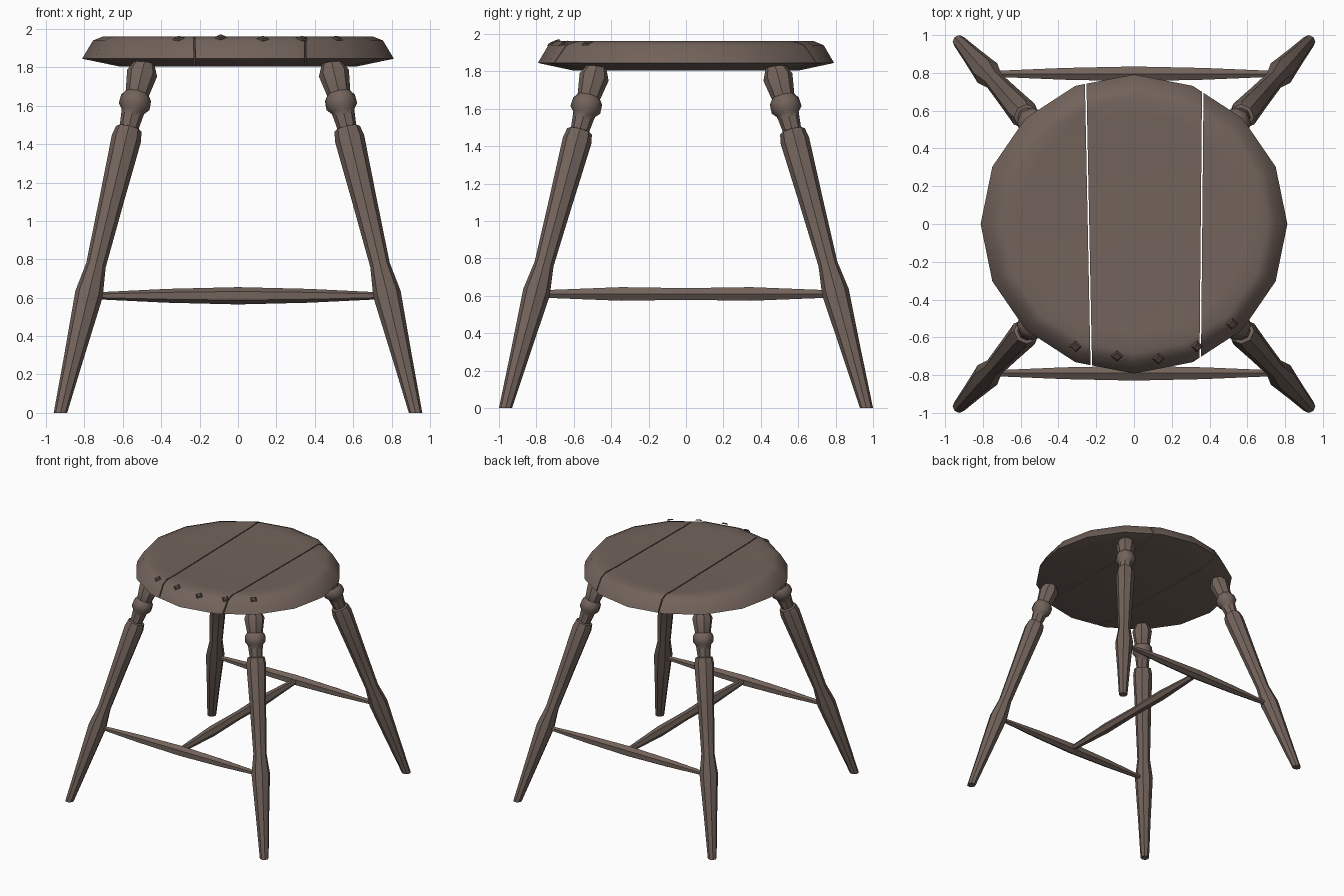
import bpy, bmesh, math
from mathutils import Vector

cube = bpy.data.objects.get("Cube")
if cube:
    bpy.data.objects.remove(cube)


def material(name, rgb):
    m = bpy.data.materials.new(name)
    m.use_nodes = True
    m.diffuse_color = (*rgb, 1)
    m.node_tree.nodes["Principled BSDF"].inputs["Base Color"].default_value = (*rgb, 1)
    return m


wood = material("brown wood", (0.17, 0.125, 0.105))
dark = material("dark peg wood", (0.085, 0.062, 0.052))


def finish(bm, name, mat, angle=40):
    bmesh.ops.recalc_face_normals(bm, faces=bm.faces)
    mesh = bpy.data.meshes.new(name)
    bm.to_mesh(mesh)
    bm.free()
    obj = bpy.data.objects.new(name, mesh)
    bpy.context.collection.objects.link(obj)
    mesh.materials.append(mat)
    bpy.ops.object.select_all(action="DESELECT")
    obj.select_set(True)
    bpy.context.view_layer.objects.active = obj
    bpy.ops.object.shade_smooth_by_angle(angle=math.radians(angle))
    return obj


def bridge(bm, a, b):
    n = len(a)
    for i in range(n):
        j = (i + 1) % n
        bm.faces.new((a[i], a[j], b[j], b[i]))


def turned(name, start, end, profile, sides, flat_foot=False):
    """Turned rod: profile holds (fraction along the rod, radius)."""
    start, end = Vector(start), Vector(end)
    axis = (end - start).normalized()
    turn = Vector((0, 0, 1)).rotation_difference(axis)
    bm = bmesh.new()
    rings = []
    for k, (t, r) in enumerate(profile):
        ring = []
        for i in range(sides):
            a = math.tau * i / sides
            off = Vector((r * math.cos(a), r * math.sin(a), 0))
            if not (flat_foot and k == 0):
                off = turn @ off
            ring.append(bm.verts.new(start.lerp(end, t) + off))
        rings.append(ring)
    for a, b in zip(rings, rings[1:]):
        bridge(bm, a, b)
    bm.faces.new(rings[0])
    bm.faces.new(rings[-1])
    return finish(bm, name, wood)


# Splayed legs: tapered foot, swelling at the stretcher, beads under the seat
LEG_TOP = 1.83
leg_profile = [(z / LEG_TOP, r) for z, r in (
    (0, 0.035), (0.3, 0.052), (0.62, 0.073), (0.77, 0.052), (1.1, 0.064),
    (1.43, 0.078), (1.48, 0.068), (1.485, 0.05), (1.54, 0.056), (1.57, 0.06),
    (1.595, 0.082), (1.64, 0.08), (1.665, 0.062), (1.77, 0.08), (1.83, 0.05))]
for side, sx in (("right", -1), ("left", 1)):
    for end, sy in (("front", -1), ("back", 1)):
        turned(f"{end}_{side}_leg", (0.925 * sx, 0.965 * sy, 0),
               (0.485 * sx, 0.475 * sy, LEG_TOP), leg_profile, 8, True)

# Stretchers: one front, one back, joined by a middle one
rod = ((0, 0.018), (0.25, 0.036), (0.5, 0.045), (0.75, 0.036), (1, 0.018))
for name, y in (("front_stretcher", -0.79), ("back_stretcher", 0.795)):
    turned(name, (-0.74, y, 0.61), (0.74, y, 0.61), rod, 6)
turned("middle_stretcher", (0, -0.79, 0.61), (0, 0.79, 0.61),
       ((0, 0.022), (0.28, 0.042), (0.5, 0.036), (0.72, 0.042), (1, 0.022)), 6)


# Round seat, sliced into three planks along slightly skewed gaps
def seat_disc():
    bm = bmesh.new()
    rings = []
    for r, z in ((0.6, 1.957), (0.7, 1.962), (0.755, 1.94),
                 (0.812, 1.845), (0.62, 1.805)):
        rings.append([bm.verts.new((r * math.cos(math.tau * i / 16),
                                    0.975 * r * math.sin(math.tau * i / 16), z))
                      for i in range(16)])
    for a, b in zip(rings, rings[1:]):
        bridge(bm, a, b)
    bm.faces.new(rings[0])
    bm.faces.new(rings[-1])
    return bm


def slice_off(bm, back_x, front_x, keep, gap=0.004):
    """Cut along a line from front to back, keeping the given side."""
    normal = Vector((1.6, front_x - back_x, 0)).normalized() * -keep
    point = Vector(((back_x + front_x) / 2 + keep * gap, 0, 0))
    cut = bmesh.ops.bisect_plane(bm, geom=bm.verts[:] + bm.edges[:] + bm.faces[:],
                                 plane_co=point, plane_no=normal, clear_outer=True)
    edges = [e for e in cut["geom_cut"] if isinstance(e, bmesh.types.BMEdge)]
    bmesh.ops.holes_fill(bm, edges=edges)


right_gap, left_gap = (-0.257, -0.225), (0.365, 0.35)
for name, cuts in (("right_plank", ((right_gap, -1),)),
                   ("middle_plank", ((right_gap, 1), (left_gap, -1))),
                   ("left_plank", ((left_gap, 1),))):
    bm = seat_disc()
    for (back_x, front_x), keep in cuts:
        slice_off(bm, back_x, front_x, keep)
    finish(bm, name, wood, 50)

# Small diamond pegs along the front edge of the seat
for n, (x, y) in enumerate(((-0.31, -0.65), (-0.09, -0.7), (0.13, -0.715),
                            (0.335, -0.65), (0.52, -0.53))):
    bm = bmesh.new()
    bmesh.ops.create_cone(bm, cap_ends=True, segments=4, radius1=0.032,
                          radius2=0.022, depth=0.009)
    peg = finish(bm, f"peg_{n + 1}", dark, 20)
    d = Vector((x, y, 0))
    tilt = 0.45 if d.length > 0.7 else 0.0
    peg.location = (x, y, 1.959 if d.length < 0.715 else 1.952)
    peg.rotation_euler = Vector((0, 0, 1)).rotation_difference(
        Vector((0, 0, 1)) + d.normalized() * tilt).to_euler()
